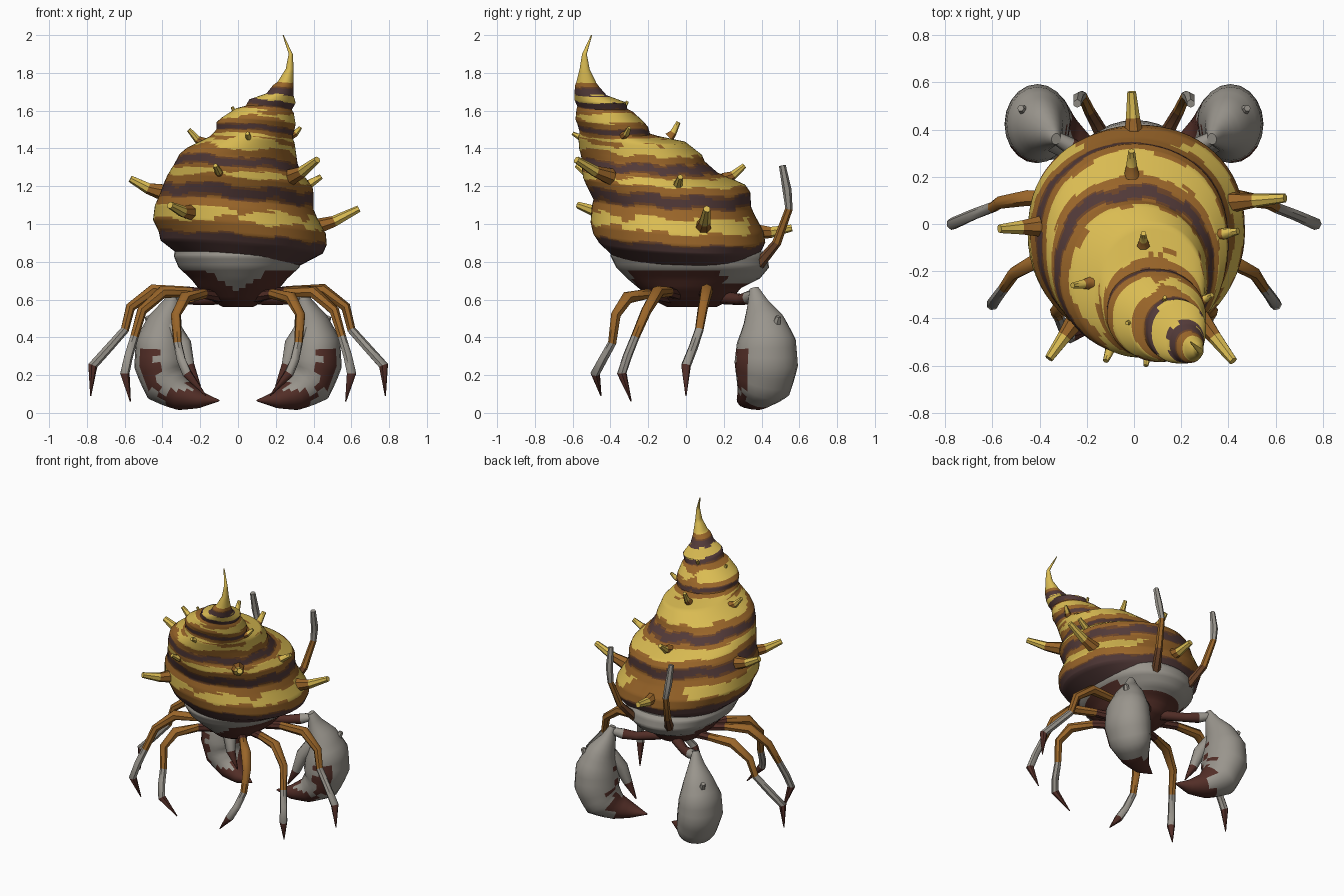
import bpy, bmesh, math
from mathutils import Vector

if "Cube" in bpy.data.objects:
    bpy.data.objects.remove(bpy.data.objects["Cube"])


def material(name, rgb):
    m = bpy.data.materials.new(name)
    m.use_nodes = True
    m.diffuse_color = (*rgb, 1)
    m.node_tree.nodes["Principled BSDF"].inputs["Base Color"].default_value = (*rgb, 1)
    return m


YELLOW, BROWN, CHOCOLATE, DARK, GREY, RED = range(6)
MATS = [material("shell yellow", (0.70, 0.50, 0.085)),
        material("warm brown", (0.32, 0.13, 0.022)),
        material("chocolate brown", (0.15, 0.058, 0.022)),
        material("dark plum brown", (0.085, 0.042, 0.04)),
        material("bone grey", (0.32, 0.3, 0.265)),
        material("dark red", (0.085, 0.027, 0.02))]


def skin(name, rings, colour, angle=50):
    """Bridge rings of points into a closed surface; colour(row, centre) picks the material."""
    bm = bmesh.new()
    rows = [[bm.verts.new(p) for p in ring] for ring in rings]
    for i, (a, b) in enumerate(zip(rows, rows[1:])):
        n = len(a)
        for j in range(n):
            k = (j + 1) % n
            f = bm.faces.new((a[j], a[k], b[k], b[j]))
            f.material_index = colour(i, f.calc_center_median())
    for row, i in ((rows[0], 0), (rows[-1], len(rows) - 2)):
        f = bm.faces.new(row)
        f.material_index = colour(i, f.calc_center_median())
    bmesh.ops.recalc_face_normals(bm, faces=bm.faces)
    mesh = bpy.data.meshes.new(name)
    bm.to_mesh(mesh)
    bm.free()
    for m in MATS:
        mesh.materials.append(m)
    ob = bpy.data.objects.new(name, mesh)
    bpy.context.scene.collection.objects.link(ob)
    bpy.ops.object.select_all(action="DESELECT")
    bpy.context.view_layer.objects.active = ob
    ob.select_set(True)
    bpy.ops.object.shade_smooth_by_angle(angle=math.radians(angle))


def blend(rows, steps):
    """Insert evenly spaced rows of numbers between the given ones."""
    out = [[p + (q - p) * s / steps for p, q in zip(a, b)]
           for a, b in zip(rows, rows[1:]) for s in range(steps)]
    return out + [list(rows[-1])]


def tube(name, pts, radii, colour, sides=8, wide=1.0, steps=1):
    """Tapered limb along a path; wide stretches the cross-section."""
    rows = blend([(*p, r) for p, r in zip(pts, radii)], steps)
    pts = [Vector(r[:3]) for r in rows]
    span = pts[-1] - pts[0]
    axis = min(range(3), key=lambda i: abs(span[i]))
    ref = Vector([float(i == axis) for i in range(3)])
    rings = []
    for i, p in enumerate(pts):
        r = rows[i][3]
        d = (pts[min(i + steps, len(pts) - 1)] - pts[max(i - steps, 0)]).normalized()
        u = d.cross(ref).normalized()
        v = u.cross(d)
        turn = [math.tau * j / sides for j in range(sides)]
        rings.append([p + u * r * math.cos(t) + v * r * wide * math.sin(t) for t in turn])
    skin(name, rings, colour)


def oval(z, left, right, front, back, sides, tilt=0.0):
    """Level or tilted ring given by its four extents, a little squarer at the back."""
    cx, cy, rx, ry = (left + right) / 2, (front + back) / 2, (right - left) / 2, (back - front) / 2
    ring = []
    for j in range(sides):
        t = math.tau * j / sides
        x, y = rx * math.cos(t), ry * math.sin(t)
        if y > 0:
            y = ry * math.sin(t) ** .84
        ring.append(Vector((cx + x, cy + y, z - tilt * (x + 0.6 * y))))
    return ring


# Spiral shell: stacked whorls leaning to one corner (height, extents, band colour above)
WHORLS = [
    (.79, -.28, .30, -.36, .36, DARK), (.88, -.41, .45, -.46, .40, DARK),
    (.925, -.42, .47, -.49, .42, BROWN), (.985, -.45, .465, -.505, .41, YELLOW),
    (1.065, -.44, .42, -.50, .365, BROWN), (1.11, -.42, .40, -.49, .345, DARK),
    (1.19, -.39, .40, -.53, .34, BROWN), (1.225, -.375, .395, -.545, .315, YELLOW),
    (1.27, -.35, .36, -.55, .21, BROWN), (1.285, -.34, .34, -.55, .17, DARK),
    (1.345, -.31, .315, -.555, .10, BROWN), (1.38, -.27, .31, -.565, .085, YELLOW),
    (1.445, -.15, .30, -.57, .0, YELLOW), (1.47, -.125, .29, -.565, -.14, BROWN),
    (1.485, -.115, .29, -.565, -.19, DARK),
    (1.52, -.115, .30, -.575, -.2, BROWN), (1.545, -.09, .305, -.585, -.22, YELLOW),
    (1.60, -.01, .295, -.58, -.28, BROWN), (1.615, .04, .285, -.575, -.31, DARK),
    (1.65, .06, .305, -.59, -.32, YELLOW), (1.685, .15, .295, -.59, -.42, DARK),
    (1.73, .185, .295, -.588, -.46, BROWN), (1.75, .21, .295, -.58, -.475, YELLOW),
    (1.82, .253, .295, -.563, -.51, YELLOW), (1.9, .268, .29, -.55, -.525, YELLOW),
    (2.0, .236, .242, -.503, -.497, YELLOW)]
STEPS, COLUMNS, TILT = 6, 64, 0.08
profile = blend([w[:5] for w in WHORLS], STEPS)
rings = [oval(*p, COLUMNS, TILT) for p in profile[:-1]] + [oval(*profile[-1], COLUMNS)]


def band(t):
    return WHORLS[max(0, min(len(WHORLS) - 1, int(t)))][5]


def shell_colour(row, c):
    """Wavy bands with a darker fringe, and broken yellow patches towards the front."""
    a = math.atan2(c.y + .1, c.x - .1)
    t = (row + .5) / STEPS
    whorl = t // 4
    t += .17 * math.sin(7 * a + whorl) + .08 * math.sin(17 * a + 2 * whorl)
    tone = band(t)
    if tone == DARK and BROWN in (band(t - .2), band(t + .2)):
        return CHOCOLATE
    patch = max(0, -math.sin(a)) * (.12 + .28 * math.sin(6 * a + whorl))
    broken = c.z < 1.6 and abs(t % 1 - .5) > .5 - patch
    if tone == YELLOW and (broken or c.z < 1.1 and c.y > .33):
        return BROWN
    return tone


skin("shell", rings, shell_colour)

# Shell lip and the belly underneath
LIP = [(.855, -.335, .35, -.395, .41), (.83, -.34, .35, -.40, .43), (.77, -.315, .325, -.37, .44),
       (.71, -.25, .26, -.31, .39), (.66, -.21, .22, -.25, .29), (.60, -.15, .15, -.18, .24),
       (.56, -.08, .08, -.1, .16)]


def lip_colour(row, c):
    """Grey rim, dipping to a wedge at the front and a broad chin at the back."""
    wedge = c.y < 0 and c.z > .64 + .7 * abs(c.x)
    chin = c.y > .2 and c.z > .68
    return GREY if c.z > .75 or wedge or chin else RED


skin("lip_and_belly", [oval(*r, 40) for r in blend(LIP, 4)], lip_colour)

# Shell spikes: base, tip, base radius
SPIKES = [
    ((-.40, -.01, 1.17), (-.57, -.02, 1.24), .045), ((.40, .09, .98), (.64, .11, 1.08), .045),
    ((0, .36, .96), (-.01, .56, .98), .045), ((-.01, .20, 1.24), (-.01, .31, 1.31), .035),
    ((-.24, -.40, 1.06), (-.36, -.57, 1.1), .045), ((.28, -.40, 1.25), (.42, -.58, 1.34), .045),
    ((.33, -.05, 1.2), (.44, -.03, 1.25), .035), ((.04, -.09, 1.46), (.04, -.04, 1.54), .028),
    ((-.18, -.25, 1.43), (-.26, -.26, 1.5), .03), ((-.09, -.5, 1.27), (-.12, -.58, 1.31), .03),
    ((.06, -.53, 1.46), (.05, -.6, 1.48), .025), ((.13, -.35, 1.6), (.13, -.31, 1.65), .02),
    ((.0, -.41, 1.57), (-.03, -.42, 1.62), .02), ((.28, -.33, 1.47), (.33, -.3, 1.51), .025)]
for n, (base, tip, r) in enumerate(SPIKES):
    b, t = Vector(base), Vector(tip)
    mid = b.lerp(t, .45) - Vector((0, 0, .012))
    tube(f"shell_spike_{n + 1}", (b, mid, t), (r, r * .68, r * .42),
         lambda i, c: YELLOW if i else BROWN, sides=7)

# Walking legs on the +x side, mirrored below
LEGS = {
    "rear_leg": [(.08, .08, .62), (.27, .11, .645), (.45, .11, .65), (.57, .09, .56),
                 (.60, .07, .44), (.68, .04, .35), (.77, .0, .25), (.78, .0, .09)],
    "middle_leg": [(.08, -.02, .62), (.25, -.09, .64), (.40, -.15, .64), (.51, -.21, .54),
                   (.55, -.27, .40), (.58, -.31, .30), (.60, -.34, .21), (.57, -.29, .06)],
    "front_leg": [(.08, -.08, .61), (.18, -.2, .63), (.28, -.31, .61), (.33, -.37, .52),
                  (.32, -.39, .37), (.30, -.44, .28), (.27, -.48, .21), (.17, -.45, .09)]}
LEG_R = (.03, .027, .034, .027, .023, .024, .026, .003)
LEG_MAT = (RED, BROWN, BROWN, BROWN, GREY, GREY, RED)
ANTENNA = [(.10, .30, .76), (.14, .39, .79), (.19, .48, .9), (.22, .545, 1.08),
           (.235, .535, 1.18), (.24, .51, 1.31)]
ANTENNA_MAT = (RED, CHOCOLATE, BROWN, GREY, GREY)
CLAW = [(.33, .36, .66), (.35, .38, .58), (.385, .41, .49), (.41, .425, .38), (.41, .425, .26),
        (.375, .41, .15), (.29, .36, .09), (.2, .32, .07), (.10, .30, .065)]
CLAW_R = (.02, .048, .09, .13, .14, .125, .08, .045, .004)
THUMB = [(.36, .36, .46), (.29, .32, .36), (.26, .29, .25), (.2, .28, .14)]


def claw_colour(row, c):
    """Dark tip and inner side, a dark patch on the palm, ragged edges."""
    x = abs(c.x) + .03 * math.sin(60 * c.z) * math.sin(50 * c.y)
    inner = x < .27 and c.z < .4
    palm = c.y < .34 and x > .42 and .12 < c.z < .32
    heel = c.y < .36 and c.z < .12 and x < .4
    return RED if inner or palm or heel or c.z < .035 else GREY


for side, word in ((1, "left"), (-1, "right")):
    def flip(path):
        return [(side * x, y, z) for x, y, z in path]

    for name, path in LEGS.items():
        tube(f"{word}_{name}", flip(path), LEG_R, lambda i, c: LEG_MAT[i], sides=7)
    tube(f"{word}_antenna", flip(ANTENNA), (.035, .03, .024, .02, .024, .018),
         lambda i, c: ANTENNA_MAT[i], sides=6)
    tube(f"{word}_claw", flip(CLAW), CLAW_R, claw_colour, sides=20, wide=1.2, steps=3)
    tube(f"{word}_claw_thumb", flip(THUMB), (.05, .045, .03, .004),
         lambda i, c: RED if i > 1 else GREY)
    tube(f"{word}_claw_arm", flip([(.06, .2, .61), (.19, .29, .6), (.27, .33, .61), (.34, .37, .63)]),
         (.035, .03, .036, .026), lambda i, c: GREY if i > 1 else RED)
    tube(f"{word}_claw_knob", flip([(.45, .47, .44), (.48, .49, .51)]), (.03, .015),
         lambda i, c: GREY, sides=6)
